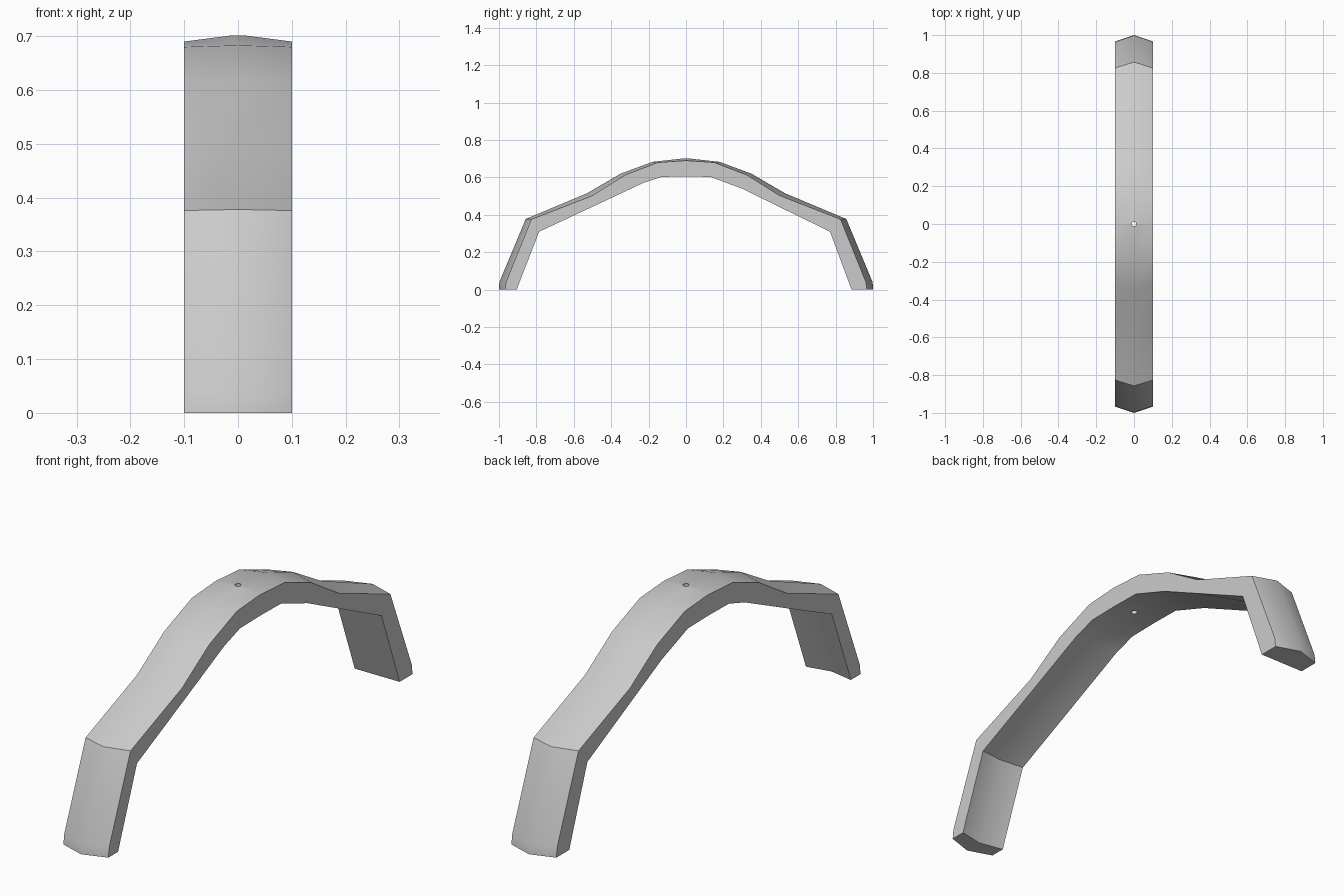
import bpy
import bmesh
from math import radians

HALF = 0.1  # half the strap width

cube = bpy.data.objects.get("Cube")
if cube:
    bpy.data.objects.remove(cube, do_unlink=True)

grey = bpy.data.materials.new("plain grey")
grey.use_nodes = True
colour = (0.6, 0.6, 0.6, 1)
grey.diffuse_color = colour
grey.node_tree.nodes["Principled BSDF"].inputs["Base Color"].default_value = colour


def mirrored(half):
    """Complete a symmetric (y, z) profile that ends at its crown."""
    return half + [(-y, z) for y, z in reversed(half[:-1])]


# Outer surface: raised centre line and lower side edges
ridge = mirrored([(-1, 0), (-0.998, 0.04), (-0.857, 0.378), (-0.53, 0.515),
                  (-0.35, 0.62), (-0.18, 0.683), (0, 0.703)])
edge = mirrored([(-0.967, 0), (-0.962, 0.04), (-0.826, 0.376), (-0.5, 0.503),
                 (-0.325, 0.613), (-0.15, 0.68), (0, 0.69)])

# Inner surface: side edges, and a shallow groove that fades out at the back
inner = [(-0.905, 0), (-0.89, 0.04), (-0.785, 0.31), (-0.5, 0.443),
         (-0.23, 0.57), (-0.13, 0.603), (0, 0.605), (0.13, 0.603),
         (0.3, 0.54), (0.5, 0.442), (0.77, 0.31), (0.87, 0.04), (0.885, 0)]
groove = []
for i, (y, z) in enumerate(inner):
    if i < 3:
        groove.append((y - 0.02, z + (0.008 if i == 2 else 0)))
    elif i < 10:
        groove.append((y, z + 0.012))
    else:
        groove.append((y, z))

# Arched strap skinned through its cross-sections
bm = bmesh.new()
rings = []
for r, e, n, g in zip(ridge, edge, inner, groove):
    section = [(-HALF, *e), (0, *r), (HALF, *e), (HALF, *n), (0, *g), (-HALF, *n)]
    rings.append([bm.verts.new(p) for p in section])
for a, b in zip(rings, rings[1:]):
    for k in range(6):
        j = (k + 1) % 6
        bm.faces.new((a[k], a[j], b[j], b[k]))
for ring in (rings[0], rings[-1]):
    bm.faces.new((ring[0], ring[1], ring[4], ring[5]))
    bm.faces.new((ring[1], ring[2], ring[3], ring[4]))
bmesh.ops.recalc_face_normals(bm, faces=bm.faces)
mesh = bpy.data.meshes.new("arched_strap")
bm.to_mesh(mesh)
bm.free()
strap = bpy.data.objects.new("arched_strap", mesh)
bpy.context.collection.objects.link(strap)
mesh.materials.append(grey)

# Small hole through the crown
bpy.ops.mesh.primitive_cylinder_add(vertices=12, radius=0.012, depth=0.4,
                                    location=(0, 0, 0.65))
cutter = bpy.context.object
cutter.name = "hole_cutter"
cutter.hide_render = True
cutter.data.materials.append(grey)

bpy.ops.object.select_all(action="DESELECT")
strap.select_set(True)
bpy.context.view_layer.objects.active = strap
hole = strap.modifiers.new("crown_hole", "BOOLEAN")
hole.operation = "DIFFERENCE"
hole.solver = "EXACT"
hole.object = cutter
bpy.ops.object.modifier_apply(modifier=hole.name)
bpy.data.objects.remove(cutter, do_unlink=True)

bpy.ops.object.shade_smooth_by_angle(angle=radians(40))
